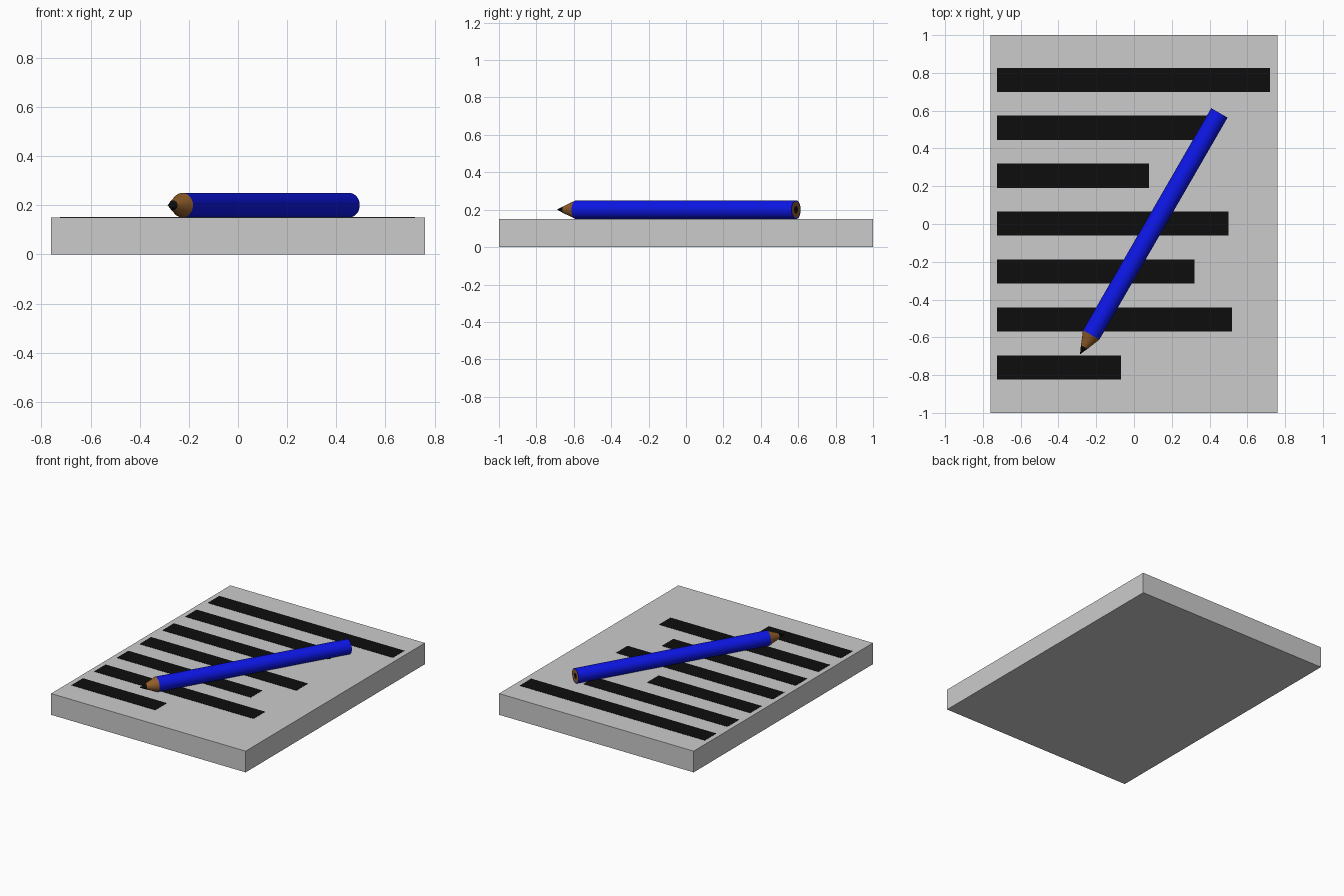
import bpy, bmesh, math
from mathutils import Vector

if "Cube" in bpy.data.objects:
    bpy.data.objects.remove(bpy.data.objects["Cube"])


def material(name, color):
    m = bpy.data.materials.new(name)
    m.diffuse_color = (*color, 1)
    m.use_nodes = True
    m.node_tree.nodes["Principled BSDF"].inputs["Base Color"].default_value = m.diffuse_color
    return m


BLACK = material("black", (0.004, 0.004, 0.004))
BLUE = material("blue", (0.004, 0.008, 0.8))
WOOD = material("wood", (0.28, 0.11, 0.022))


def box(name, lo, hi, mat=None):
    lo, hi = Vector(lo), Vector(hi)
    bpy.ops.mesh.primitive_cube_add(size=1, location=(lo + hi) / 2)
    ob = bpy.context.object
    ob.name = name
    ob.scale = hi - lo
    bpy.ops.object.transform_apply(location=False, rotation=False, scale=True)
    if mat:
        ob.data.materials.append(mat)
    return ob


def lathe(name, profile, mat, segments=32):
    """Spin (distance, radius) points about the pencil axis."""
    bm = bmesh.new()
    verts = [bm.verts.new((d, 0, r)) for d, r in profile]
    edges = [bm.edges.new(pair) for pair in zip(verts, verts[1:])]
    bmesh.ops.spin(bm, geom=verts + edges, cent=(0, 0, 0), axis=(1, 0, 0),
                   angle=math.tau, steps=segments, use_duplicate=False)
    bmesh.ops.remove_doubles(bm, verts=bm.verts, dist=1e-5)
    bmesh.ops.recalc_face_normals(bm, faces=bm.faces)
    mesh = bpy.data.meshes.new(name)
    bm.to_mesh(mesh)
    bm.free()
    mesh.materials.append(mat)
    ob = bpy.data.objects.new(name, mesh)
    bpy.context.collection.objects.link(ob)
    ob.location = (-0.286, -0.69, 0.20)
    ob.rotation_euler.z = math.radians(60)
    bpy.ops.object.select_all(action='DESELECT')
    ob.select_set(True)
    bpy.context.view_layer.objects.active = ob
    bpy.ops.object.shade_smooth_by_angle(angle=math.radians(30))
    return ob


# Pad of paper
box("paper_pad", (-0.76, -1, 0), (0.76, 1, 0.15))

# Printed lines, back to front, listed by their right ends
for i, end in enumerate([0.72, 0.40, 0.08, 0.50, 0.32, 0.52, -0.07]):
    y = 0.763 - i * 0.2537
    box(f"text_line_{i + 1}", (-0.725, y - 0.064, 0.149),
        (end, y + 0.064, 0.1515), BLACK)

# Pencil: painted barrel, sharpened wood, graphite point and rear core
L, CONE, LEAD = 1.476, 0.119, 0.045
R, CORE = 0.05, 0.02
lathe("pencil_barrel", [(CONE, R), (L, R), (L, 0.044)], BLUE)
lathe("pencil_wood", [(LEAD, CORE), (CONE, R)], WOOD)
lathe("pencil_wood_end", [(L, 0.044), (L, CORE)], WOOD)
lathe("pencil_point", [(0, 0), (LEAD, CORE)], BLACK)
lathe("pencil_core_end", [(L, CORE), (L, 0)], BLACK)
for ob in bpy.data.objects:
    # open end rings must face backwards along the pencil
    if ob.name.endswith("_end") and ob.data.polygons[0].normal.x < 0:
        ob.data.flip_normals()
    if ob.name in ("pencil_barrel", "pencil_wood", "pencil_point"):
        p = ob.data.polygons[0]
        if p.normal.dot(Vector((0, p.center.y, p.center.z))) < 0:
            ob.data.flip_normals()
